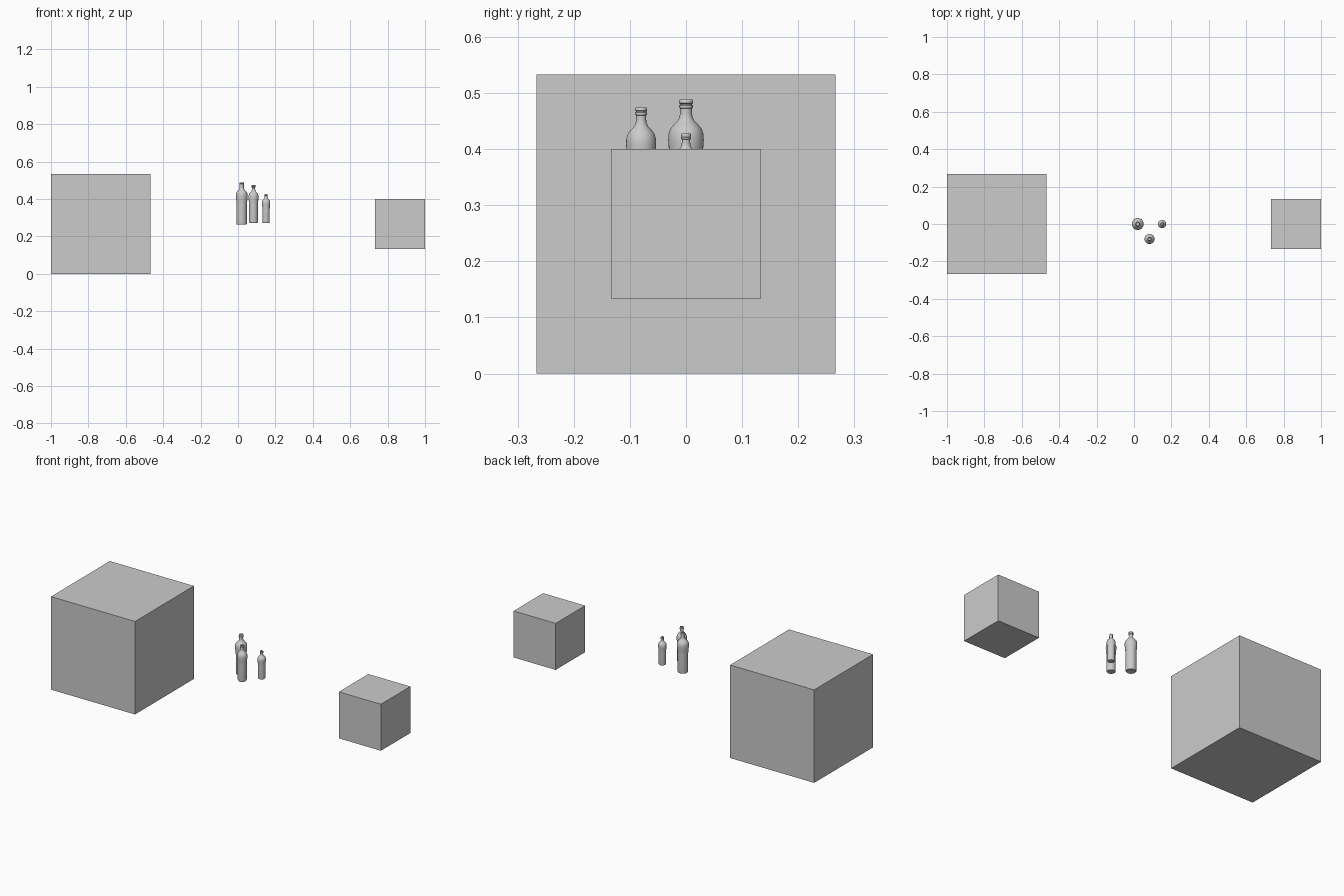
import bpy, bmesh, math

if "Cube" in bpy.data.objects:
    bpy.data.objects.remove(bpy.data.objects["Cube"])

# Bottle outline: (radius fraction, height fraction), from base centre to inside of mouth
PROFILE = [(0, 0.01), (0.78, 0), (0.86, 0.012), (0.88, 0.03), (0.88, 0.48),
           (0.91, 0.55), (0.97, 0.62), (1.0, 0.68), (0.98, 0.73), (0.88, 0.77),
           (0.68, 0.805), (0.46, 0.835), (0.37, 0.86), (0.34, 0.89), (0.34, 0.932),
           (0.40, 0.936), (0.40, 0.955), (0.35, 0.96), (0.35, 0.968), (0.39, 0.972),
           (0.39, 0.992), (0.35, 1.0), (0.25, 1.0), (0.24, 0.97), (0.24, 0.86), (0, 0.85)]


def cube(name, size, loc):
    bpy.ops.mesh.primitive_cube_add(size=size, location=loc)
    bpy.context.object.name = name


def bottle(name, x, y, base, top, radius, sides=32):
    bm = bmesh.new()
    h = top - base
    verts = [bm.verts.new((r * radius, 0, z * h)) for r, z in PROFILE]
    edges = [bm.edges.new(pair) for pair in zip(verts, verts[1:])]
    bmesh.ops.spin(bm, geom=verts + edges, axis=(0, 0, 1), cent=(0, 0, 0),
                   angle=math.tau, steps=sides)
    bmesh.ops.remove_doubles(bm, verts=bm.verts, dist=1e-5)
    bmesh.ops.recalc_face_normals(bm, faces=bm.faces)
    mesh = bpy.data.meshes.new(name)
    bm.to_mesh(mesh)
    bm.free()
    obj = bpy.data.objects.new(name, mesh)
    obj.location = (x, y, base)
    bpy.context.collection.objects.link(obj)
    bpy.ops.object.select_all(action='DESELECT')
    obj.select_set(True)
    bpy.context.view_layer.objects.active = obj
    bpy.ops.object.shade_smooth_by_angle(angle=math.radians(40))


# Two plain cubes
cube("large_cube", 0.5333, (-0.7333, 0, 0.2667))
cube("small_cube", 0.2667, (0.8667, 0, 0.2667))

# Three bottles in descending size
bottle("large_bottle", 0.02, 0, 0.263, 0.488, 0.0317)
bottle("medium_bottle", 0.083, -0.08, 0.272, 0.474, 0.0268)
bottle("small_bottle", 0.15, 0, 0.272, 0.428, 0.0222)
